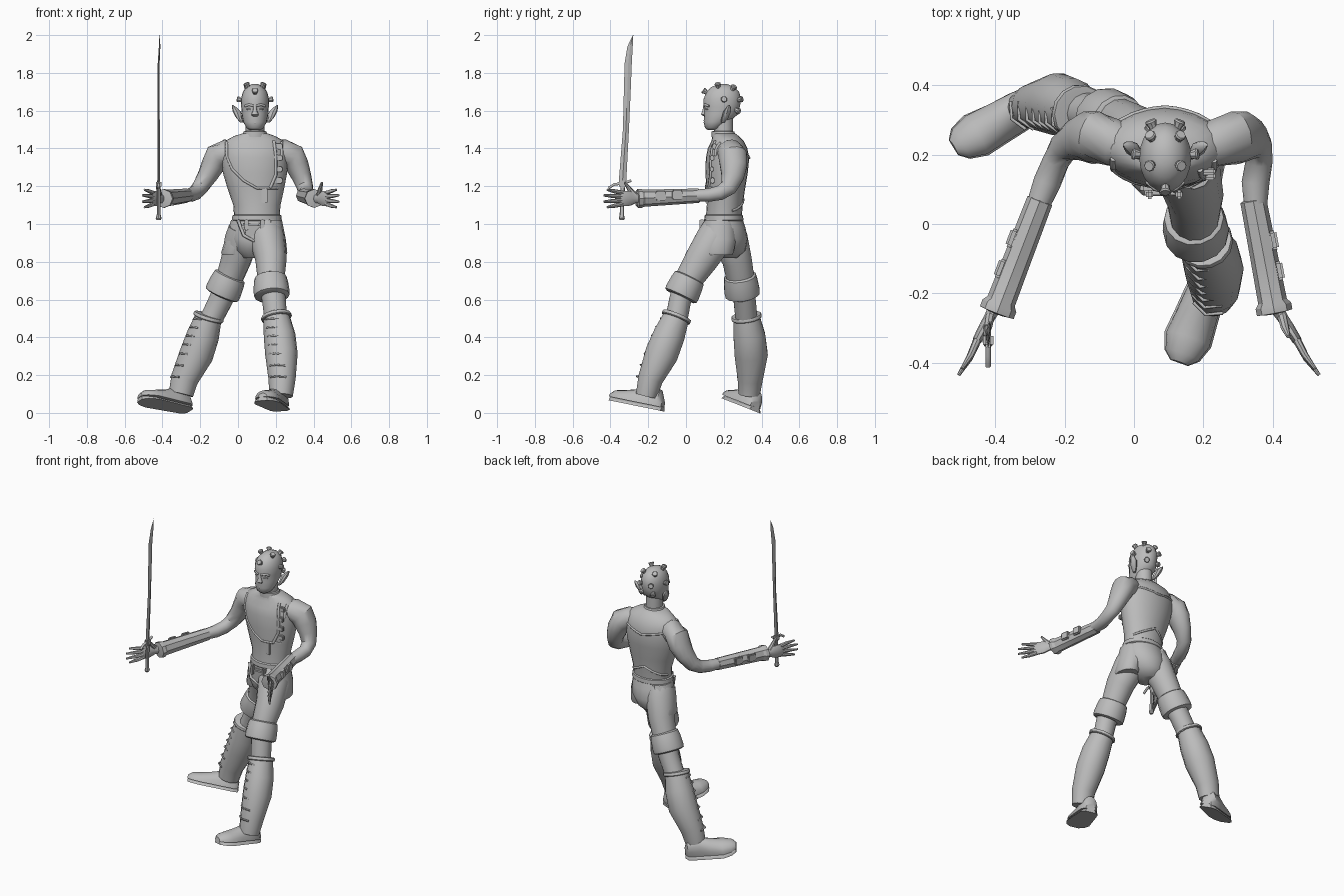
import bpy, bmesh, math
from mathutils import Vector as V
from mathutils.bvhtree import BVHTree

if "Cube" in bpy.data.objects:
    bpy.data.objects.remove(bpy.data.objects["Cube"])

grey = bpy.data.materials.new("plain grey")
grey.use_nodes = True
tone = (0.5, 0.5, 0.5, 1)
grey.diffuse_color = tone
grey.node_tree.nodes["Principled BSDF"].inputs["Base Color"].default_value = tone
U = 0.01  # coordinates below are in hundredths


def add(name, data, angle=40):
    ob = bpy.data.objects.new(name, data)
    bpy.context.collection.objects.link(ob)
    data.materials.append(grey)
    if ob.type == 'MESH':
        bpy.ops.object.select_all(action='DESELECT')
        ob.select_set(True)
        bpy.context.view_layer.objects.active = ob
        bpy.ops.object.shade_smooth_by_angle(angle=math.radians(angle))
    return ob


def finish(name, bm, angle=40):
    bmesh.ops.recalc_face_normals(bm, faces=bm.faces)
    me = bpy.data.meshes.new(name)
    bm.to_mesh(me)
    bm.free()
    return add(name, me, angle)


def loft(name, rows, n=14, level=False, flat=False, angle=40):
    """Skin elliptical rings (x, y, z, half width, half depth) along a path."""
    bm = bmesh.new()
    pts = [V(r[:3]) * U for r in rows]
    rings = []
    for i, row in enumerate(rows):
        t = pts[min(i + 1, len(pts) - 1)] - pts[max(i - 1, 0)]
        t = V((0, 0, 1)) if level else t.normalized()
        u = (V((1, 0, 0)) - t * t.x).normalized()
        v = t.cross(u)
        ring = []
        for k in range(n):
            a = math.tau * k / n
            up = math.sin(a) * row[4]
            if flat:
                up = max(up, 0)
            ring.append(bm.verts.new(pts[i] + (u * math.cos(a) * row[3] + v * up) * U))
        rings.append(ring)
    for lo, hi in zip(rings, rings[1:]):
        for k in range(n):
            bm.faces.new((lo[k], lo[(k + 1) % n], hi[(k + 1) % n], hi[k]))
    bm.faces.new(rings[0])
    bm.faces.new(rings[-1])
    return finish(name, bm, angle)


def tube(name, pts, r):
    cu = bpy.data.curves.new(name, 'CURVE')
    cu.dimensions, cu.bevel_depth, cu.bevel_resolution = '3D', r * U, 1
    cu.use_fill_caps = True
    sp = cu.splines.new('POLY')
    sp.points.add(len(pts) - 1)
    for p, q in zip(sp.points, pts):
        p.co = (*(V(q) * U), 1)
    return add(name, cu)


def band(name, a, b, ra, rb):
    """Padded ring around a limb, from a to b, flaring from ra to rb."""
    a, b = V(a), V(b)
    rows = []
    for t, k in ((0, 1.5), (.06, .3), (.3, 0), (.75, 0), (.94, .4), (1, 1.8)):
        r = ra + (rb - ra) * t - k
        rows.append((*a.lerp(b, t), r, r))
    loft(name, rows)


def box(name, c, size, turn=0, taper=1):
    bm = bmesh.new()
    bmesh.ops.create_cube(bm, size=1)
    for v in bm.verts:
        k = taper if v.co.z < 0 else 1
        v.co = V((v.co.x * size[0] * k, v.co.y * size[1] * k, v.co.z * size[2])) * U
    bmesh.ops.bevel(bm, geom=bm.edges[:], offset=min(size) * .25 * U, segments=2, affect='EDGES')
    ob = finish(name, bm)
    ob.location, ob.rotation_euler.z = V(c) * U, turn


def surface(ob):
    return BVHTree.FromPolygons([v.co for v in ob.data.vertices],
                                [p.vertices for p in ob.data.polygons])


# Torso
vest = loft("vest", [(10, 20, 103, 12, 9.5), (10, 20.5, 110, 12.5, 9.5), (9.5, 21, 118, 14.8, 10.2),
                     (9, 21.5, 127, 17, 11.2), (8.7, 22, 135, 17.8, 11.5), (8.7, 22, 140, 17.5, 10.5),
                     (8.7, 22, 144, 15.5, 8.5), (8.8, 21, 146.5, 11, 7), (9, 20, 148, 6.5, 6)], 24, True)
loft("collar", [(9, 20, 146, 7, 6.5), (9, 19.5, 149, 6, 6), (9, 19.5, 149.2, 5, 5)], 16, True)
loft("neck", [(9, 20, 146, 5, 5), (9, 19.5, 156, 5, 5.5)], 14, True)
loft("pelvis", [(7.5, 21, 82, 5, 6), (8, 21, 86, 10, 10.5), (9, 20.5, 92, 13, 12.2),
                (9.5, 20.5, 98, 13, 11), (10, 20, 104, 12, 9.5)], 20, True)
loft("belt", [(10, 20, 101.5, 12.5, 10), (10, 20, 102, 13.2, 10.4), (10, 20, 104.5, 13, 10.2),
              (10, 20, 105, 12, 9.6)], 24, True)

# Straps laid on the vest
skin = surface(vest)


def strap(name, pts, front, r):
    path = []
    for (xa, za), (xb, zb) in zip(pts, pts[1:]):
        for i in range(6):
            x, z = xa + (xb - xa) * i / 5, za + (zb - za) * i / 5
            side = -1 if front else 1
            hit = skin.ray_cast(V((x * U, side, z * U)), V((0, -side, 0)))[0]
            if hit:
                path.append(hit / U)
    tube(name, path, r)


strap("chest_flap_edge", [(-6, 145), (-6, 136), (-3, 129), (3, 123), (10, 119), (21, 119)], True, .7)
strap("chest_strap", [(19, 144), (20, 136), (20, 126), (17, 119)], True, .9)
strap("back_yoke_edge", [(-7, 138), (9, 135), (25, 138)], False, .7)
strap("back_lower_edge", [(-2, 107), (9, 113), (21, 107)], False, .7)
for x in (-6, 23):
    for front in (True, False):
        strap("armhole_trim", [(x, 145), (x, 136)], front, .9)
for z in (123, 129, 135, 141):
    hit = skin.ray_cast(V((.21, -1, z * U)), V((0, 1, 0)))[0] / U
    box("chest_buckle", hit, (5, 2, 3))
box("belt_drop", (14, 11.2, 115), (3, 1.5, 8))

# Belt gear
box("front_pouch", (8.5, 10.8, 96.5), (14, 5, 8), taper=.75)
for x in (4.5, 13):
    box("pouch_clasp", (x, 8.5, 99.5), (2, 2.5, 6))
tube("pouch_loop", [(0, 12, 102), (3, 9, 94), (8.5, 8.8, 91), (14, 9, 94), (17, 11, 102)], .9)
loft("left_hip_pocket", [(17.3, 18, 102, 6, 8), (19, 17.5, 92, 6.3, 9), (19.6, 16.5, 85, 6.5, 8.7),
                         (19.6, 16.5, 83.5, 6, 8)], 12, True)
loft("right_hip_pocket", [(2.3, 21.5, 102, 6, 8), (-.5, 23, 92, 6.3, 8.5), (-2.5, 24.5, 85, 6.4, 8.5),
                          (-2.5, 24.5, 83.5, 6, 8)], 12, True)

# Head
head = loft("head", [(9, 14, 149.7, 2.6, 2.5), (9, 14.5, 151, 4.6, 4.5), (9, 16, 154, 6.2, 6.6),
                     (9, 18.5, 158, 7, 9), (9, 19, 162, 7.3, 9.5), (9, 19.2, 166, 7.5, 10),
                     (9, 19.5, 170, 6.4, 8.6), (9, 19.5, 172.5, 4.6, 6.2), (9, 19.5, 174, 1.8, 2.5)],
            20, True, angle=60)
loft("nose", [(9, 10.5, 157, 1.8, 1), (9, 9.4, 158, 2, 1.5), (9, 9.7, 160, 1.1, 1),
              (9, 9.8, 163, .7, .5)], 8, True, angle=60)
for z in (153.6, 154.7):
    tube("lip", [(6.3, 11.5, z), (9, 9.9, z + .1), (11.7, 11.5, z)], .65)
for s in (-1, 1):
    tube("brow", [(9 + s, 9.7, 162.6), (9 + 3 * s, 10.2, 163.2), (9 + 5.3 * s, 12.2, 162.4)], .7)
    tube("eyelid", [(9 + 1.8 * s, 10.2, 160.6), (9 + 3 * s, 10.4, 161), (9 + 4.5 * s, 11.7, 160.6)], .4)
    loft("ear", [(9 + s * d, y, z, w, h) for d, y, z, w, h in
                 ((7, 19.5, 153.8, .8, 1), (8.3, 20.5, 156, 1.6, 1.8), (9.6, 21.8, 159.5, 2.2, 2),
                  (11, 22.5, 161.8, 1.2, 1.3), (11.9, 22.8, 163, .3, .4))], 8, True)

# Studs on the scalp
scalp, core = surface(head), V((9, 19, 164)) * U
dirs = [(0, -8, 5.5)] + [(s * x, y, z) for s in (-1, 1) for x, y, z in
                         ((4, -2, 9), (4, 6, 8), (4, 10, 2), (8, 1, 1.8), (4, 8, -4))]
for d in dirs:
    d = V(d).normalized()
    hit = scalp.ray_cast(core, d)[0] / U
    loft("scalp_stud", [(*(hit + d * h), r, r) for h, r in ((-1, 1.3), (.3, 1.2), (1.7, 1.7), (2.2, 1.4))], 8)


# Legs
def leg(side, thigh, cuff, boot, heel, toe):
    loft(side + "_trouser", thigh)
    band(side + "_knee_cuff", *cuff, 8.8, 9.8)
    loft(side + "_boot", boot)
    top, nxt = V(boot[0][:3]), V(boot[1][:3])
    band(side + "_boot_rim", top + (top - nxt) * .08, top.lerp(nxt, .14), 8.2, 8.2)
    heel, toe = V(heel), V(toe)
    fwd = (toe - heel).normalized()
    across = fwd.cross(V((0, 0, 1))).normalized()
    # sole and upper share an outline
    for part, lift, grow, tall in (("_sole", 0, 1.08, 0), ("_shoe", 2, 1, 1)):
        rows = [(*(heel.lerp(toe, t) + V((0, 0, lift))), w * grow, h * tall + 2.5 * (1 - tall))
                for t, w, h in ((-.02, 3, 4), (.06, 5, 9), (.3, 5.6, 9.5), (.5, 6, 7),
                                (.75, 6.6, 5), (.92, 5, 4), (1, 2.5, 2))]
        loft(side + part, rows, 16, flat=True)
    # lace bars down the shin
    for i in range(7):
        f = .25 + i * .46
        a, b = boot[int(f)], boot[int(f) + 1]
        c = V(a[:3]).lerp(V(b[:3]), f % 1)
        r = a[3] + (b[3] - a[3]) * (f % 1)
        tube(side + "_boot_lace", [c + fwd * r * .8 - across * 4.5, c + fwd * (r + .7),
                                   c + fwd * r * .8 + across * 4.5], .5)


leg("right", [(3, 21, 98, 8, 9), (2, 23, 92, 9, 10), (-1, 27, 81, 8, 8), (-5, 29, 70, 7, 7.5),
              (-9, 31, 60, 6.3, 6), (-14, 32, 50, 6, 6)],
    ((-4, 28.5, 73), (-8.8, 30, 62)),
    [(-15.5, 32, 51, 7, 7), (-18.5, 33.5, 41, 8.6, 8.6), (-22, 34.5, 31, 9, 9), (-28.3, 34, 18, 7.3, 6.8),
     (-30.2, 33.5, 10, 6.5, 5.8)], (-26, 36, 1), (-52, 22, 6.5))
leg("left", [(14, 18, 98, 9, 9), (15.5, 15, 92, 9.5, 10), (17.5, 8, 81, 8.3, 9), (17.5, 1, 70, 7, 7.5),
             (19, -3, 60, 6.3, 6), (20, -5, 50, 6, 6)],
    ((17.2, 2, 72), (18, -3, 61.5)),
    [(20.3, -5, 51, 7, 7), (22, -9, 41, 8.4, 8.6), (23, -13, 31, 8.6, 9), (23.3, -18.8, 18, 7.2, 6.8),
     (22.8, -21, 9, 6.2, 5.8)], (23, -13, 1), (13, -40, 6.5))


# Arms
def arm(side, s, rows, elbow, wrist, tip):
    loft(side + "_arm", rows)
    a, b = V(elbow), V(wrist)
    fwd = (b - a).normalized()
    out = fwd.cross(V((0, 0, 1))) * -s
    loft(side + "_bracer", [(*a.lerp(b, t), w, h) for t, w, h in
                            ((0, 3, 3), (.01, 3.8, 3.8), (.5, 4, 4.2), (.9, 4.2, 4.5),
                             (.94, 5.2, 5), (1, 5.2, 5), (1.01, 2.5, 3))], 8, angle=25)
    for t in (.38, .65):
        box(side + "_bracer_plate", a.lerp(b, t) + out * 3.6 + V((0, 0, 1)), (5.5, 2.4, 5),
            math.atan2(fwd.y, fwd.x))
    # open hand held on edge, turned outward from the wrist
    b += out * 1.2
    reach = V(tip) - b
    size, fwd = reach.length / 20, reach.normalized()
    out = fwd.cross(V((0, 0, 1))) * -s
    loft(side + "_palm", [(*(b + fwd * d * size), w, h) for d, w, h in
                          ((-2, 2, 2.5), (2, 1.6, 2.6), (5, 1.6, 4), (9, 1.4, 4.3), (10.5, .9, 3.8))], 10)
    for i, length in enumerate((9, 11, 11, 9)):
        up = V((0, 0, 3 - i * 2))
        p = b + fwd * 9 * size + up
        mid = p + (fwd * size + up * .06 - out * .08) * length * .5
        end = p + (fwd * size + up * .06) * length
        loft(side + "_finger", [(*p, 1.2, 1.2), (*mid, 1, 1.1), (*end, .5, .6)], 8)
    p = b + fwd * 2 + V((0, 0, 1.5))
    loft(side + "_thumb", [(*p, 1.4, 1.6), (*(p + fwd * 3 - out + V((0, 0, 3.5))), 1.2, 1.2),
                           (*(p + fwd * 5.5 - out * 1.5 + V((0, 0, 7))), .6, .6)], 8)


def shoulder(s):
    return [(9 + s * d, y, z, w, h) for d, y, z, w, h in
            ((9, 22, 138.5, 6, 6), (15, 23.5, 138, 6.8, 7), (20, 24.8, 135.8, 7, 7.7),
             (22.3, 25.2, 131, 6.2, 7.4))]


arm("right", -1, shoulder(-1) + [(-16.5, 24.4, 125, 5.2, 6.1), (-20.2, 22.2, 119.3, 4.3, 4.6),
                                 (-22.5, 18, 116.5, 3.9, 4), (-25, 12, 115.3, 4, 3.6), (-29, 2, 115, 3, 3)],
    (-27, 7, 115), (-39.5, -25.5, 113.5), (-50.5, -43.5, 113.5))
arm("left", 1, shoulder(1) + [(33.7, 24.6, 125, 5.2, 6.1), (35.5, 22.5, 119.3, 4.3, 4.6),
                              (36, 18, 116.5, 3.9, 4), (35, 12, 115.3, 4, 3.6), (35, 2, 115, 3, 3)],
    (34.3, 7, 115), (40.5, -25.5, 113.5), (53.3, -43.5, 113.5))

# Sword
loft("sword_grip", [(-42, -34, 102, 1, 1), (-42, -34, 103, 1.6, 1.6), (-42, -34, 105, 1, 1.1),
                    (-42, -33.5, 120, 1, 1.2)], 8)
tube("sword_guard", [(-42, -41, 119), (-42, -38, 121), (-42, -33, 121.5), (-42, -29, 123)], .8)
box("sword_collar", (-42, -33.5, 121), (3, 4, 4))
loft("sword_blade", [(-42, -33.7, 121, .6, 2), (-42, -32.8, 135, .6, 1.8), (-42, -31.8, 150, .6, 1.6),
                     (-42, -31.1, 170, .5, 1.8), (-42, -30.6, 185, .5, 1.9), (-41.5, -29.6, 194, .4, 1.4),
                     (-41.5, -28, 200, .1, .1)], 4, True, angle=20)
